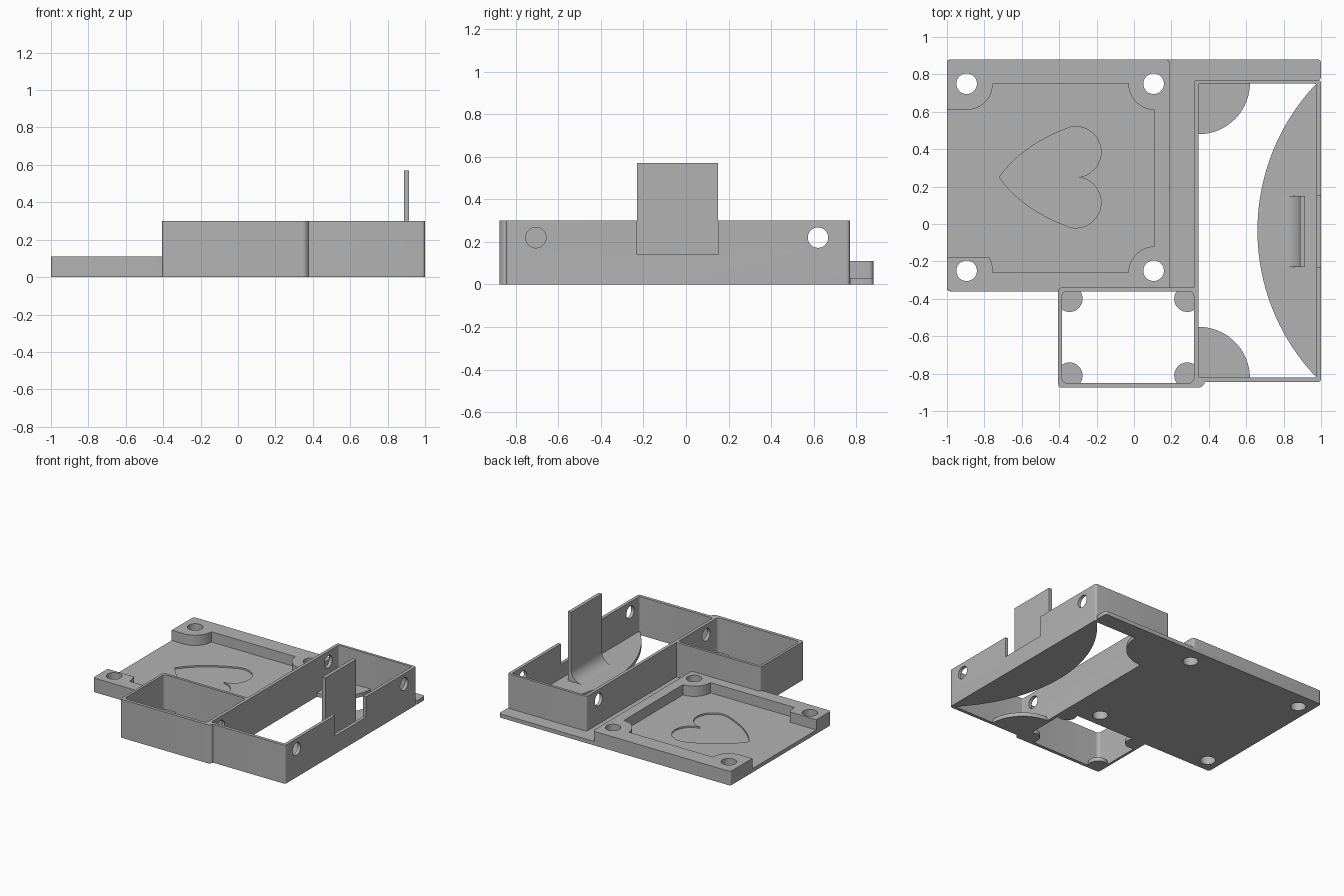
import bpy, bmesh, math
from mathutils import Matrix, Vector

default = bpy.data.objects.get("Cube")
if default:
    bpy.data.objects.remove(default)

grey = bpy.data.materials.new("plain grey")
grey.use_nodes = True
grey.diffuse_color = (0.45, 0.45, 0.45, 1)
grey.node_tree.nodes["Principled BSDF"].inputs["Base Color"].default_value = grey.diffuse_color


# ---- outline helpers ----
def arc(cx, cy, r, start, end, steps=12):
    angles = [math.radians(start + (end - start) * i / steps) for i in range(steps + 1)]
    return [(cx + r * math.cos(a), cy + r * math.sin(a)) for a in angles]


def circle(cx, cy, r):
    return arc(cx, cy, r, 0, 360, 40)[:-1]


def rounded(points, r, steps=5):
    """Round each corner of a polygon with a short quadratic curve."""
    out = []
    for i, p in enumerate(points):
        p = Vector(p)
        a = p + (Vector(points[i - 1]) - p).normalized() * r
        b = p + (Vector(points[(i + 1) % len(points)]) - p).normalized() * r
        for k in range(steps + 1):
            t = k / steps
            out.append(tuple(a * (1 - t) ** 2 + p * 2 * t * (1 - t) + b * t * t))
    return out


def rect(x0, x1, y0, y1, r=0.0):
    pts = [(x0, y0), (x1, y0), (x1, y1), (x0, y1)]
    return rounded(pts, r) if r else pts


# ---- solid helpers ----
def prism(name, loops, low, high, matrix=None):
    """Fill outlines (inner ones become holes) and extrude them."""
    bm = bmesh.new()
    for loop in loops:
        vs = [bm.verts.new((x, y, low)) for x, y in loop]
        for i, v in enumerate(vs):
            bm.edges.new((vs[i - 1], v))
    bmesh.ops.triangle_fill(bm, use_beauty=True, use_dissolve=False,
                            edges=bm.edges[:], normal=(0, 0, 1))
    top = bmesh.ops.extrude_face_region(bm, geom=bm.faces[:])["geom"]
    bmesh.ops.translate(bm, vec=(0, 0, high - low),
                        verts=[g for g in top if isinstance(g, bmesh.types.BMVert)])
    if matrix:
        bm.transform(matrix)
    bmesh.ops.recalc_face_normals(bm, faces=bm.faces[:])
    mesh = bpy.data.meshes.new(name)
    bm.to_mesh(mesh)
    bm.free()
    mesh.materials.append(grey)
    obj = bpy.data.objects.new(name, mesh)
    bpy.context.collection.objects.link(obj)
    parts.append(obj)
    return obj


def cut(target, *cutters):
    bpy.context.view_layer.objects.active = target
    for cutter in cutters:
        mod = target.modifiers.new("cut", "BOOLEAN")
        mod.operation = "DIFFERENCE"
        mod.solver = "EXACT"
        mod.object = cutter
        bpy.ops.object.modifier_apply(modifier=mod.name)


parts = []
FLOOR, RIM, WALL = 0.03, 0.11, 0.3
screw_holes = [circle(x, y, 0.055) for x in (-0.895, 0.105) for y in (-0.25, 0.75)]

# Base plate: tray floor plus a thin ledge around the large frame
ledge = rounded([(-1, -0.36), (0.32, -0.36), (0.32, 0.77), (1, 0.77), (1, 0.88), (-1, 0.88)], 0.02)
base_plate = prism("base_plate", [ledge] + screw_holes, 0, FLOOR)

# Heart engraved in the tray floor
side = []
for k in range(13):
    t = k / 12
    a, b, c = Vector((-0.72, 0.0)), Vector((-0.60, 0.17)), Vector((-0.36, 0.26))
    side.append(tuple(a * (1 - t) ** 2 + b * 2 * t * (1 - t) + c * t * t))
side += arc(-0.312, 0.135, 0.136, 105, -83, 20)
side.append((-0.295, 0))
heart = [(x, 0.25 + y) for x, y in side] + [(x, 0.25 - y) for x, y in side[-2:0:-1]]
heart_cutter = prism("heart_cutter", [heart], 0.018, 0.1)
cut(base_plate, heart_cutter)

# Tray rim with bosses around the screw holes, open on one side
rim = rounded([(-1, -0.36), (0.19, -0.36), (0.19, 0.88), (-1, 0.88)], 0.025)
rim += [(-1, 0.61)] + arc(-0.895, 0.75, 0.14, -90, 0)
rim += arc(0.11, 0.75, 0.14, 180, 270) + arc(0.11, -0.26, 0.14, 90, 180)
rim += arc(-0.895, -0.25, 0.14, -4, 30, 5) + [(-1, -0.18)]
prism("tray_rim", [rim] + screw_holes, FLOOR, RIM)

# Large open frame
frame = prism("large_frame", [rect(0.32, 1, -0.845, 0.77, 0.02),
                              rect(0.345, 0.975, -0.82, 0.75, 0.008)], 0, WALL)

# Small open box, blending into the frame at its front corner
outer = rounded([(-0.405, -0.875), (0.36, -0.875), (0.385, -0.843), (0.335, -0.83),
                 (0.335, -0.34), (-0.405, -0.34)], 0.018)
box = prism("small_box", [outer, rect(-0.385, 0.32, -0.85, -0.36, 0.03)], 0, WALL)

# Cross holes and the notch behind the tab
along_x = Matrix.Rotation(math.pi / 2, 4, "Y")
hole_cutters = [prism("hole_cutter", [circle(-0.22, y, 0.048)], 0.25, 1.1, along_x)
                for y in (-0.705, 0.62)]
notch_cutter = prism("notch_cutter", [rect(0.95, 1.05, -0.23, 0.15)], 0.14, 0.4)
cut(frame, *hole_cutters, notch_cutter)
cut(box, hole_cutters[0])

# Quarter-round feet in the frame corners
for label, y, start in (("back", 0.755, 180), ("front", -0.825, 0)):
    a0 = 270 if label == "back" else 0
    prism(label + "_frame_foot", [[(0.34, y)] + arc(0.345, y, 0.275, a0, a0 + 90, 20)], 0, FLOOR)

# Small round feet in the box corners, trimmed to the walls
for x in (-0.345, 0.285):
    for y in (-0.40, -0.81):
        foot = [(min(max(px, -0.395), 0.33), min(max(py, -0.86), -0.35))
                for px, py in circle(x, y, 0.07)]
        sx = -0.395 if x < 0 else 0.33
        sy = -0.35 if y > -0.6 else -0.86
        hx, hy = (1 if x < 0 else -1), (-1 if y > -0.6 else 1)
        mid = math.degrees(math.atan2(hy, hx))
        foot = [(sx, sy)] + [(min(max(px, -0.395), 0.33), min(max(py, -0.86), -0.35))
                             for px, py in arc(x, y, 0.07, mid - 110, mid + 110, 24)]
        prism("box_foot", [foot], 0, FLOOR)

# Curved shelf along the outer frame wall
half = math.degrees(math.asin(0.79 / 1.136))
prism("curved_shelf", [arc(1.796, -0.035, 1.136, 180 - half, 180 + half, 40)], 0, FLOOR)

# Upright tab with a curved root
profile = [(0.915, FLOOR), (0.915, 0.57), (0.888, 0.57)]
profile += arc(0.793, FLOOR + 0.095, 0.095, 0, -90)
prism("upright_tab", [profile], -0.15, 0.23, Matrix.Rotation(math.pi / 2, 4, "X"))

# Remove cutters, then smooth the rounded surfaces
for cutter in [heart_cutter, notch_cutter] + hole_cutters:
    parts.remove(cutter)
    bpy.data.objects.remove(cutter)
bpy.ops.object.select_all(action="DESELECT")
for obj in parts:
    obj.select_set(True)
bpy.context.view_layer.objects.active = parts[0]
bpy.ops.object.shade_smooth_by_angle(angle=math.radians(30))
